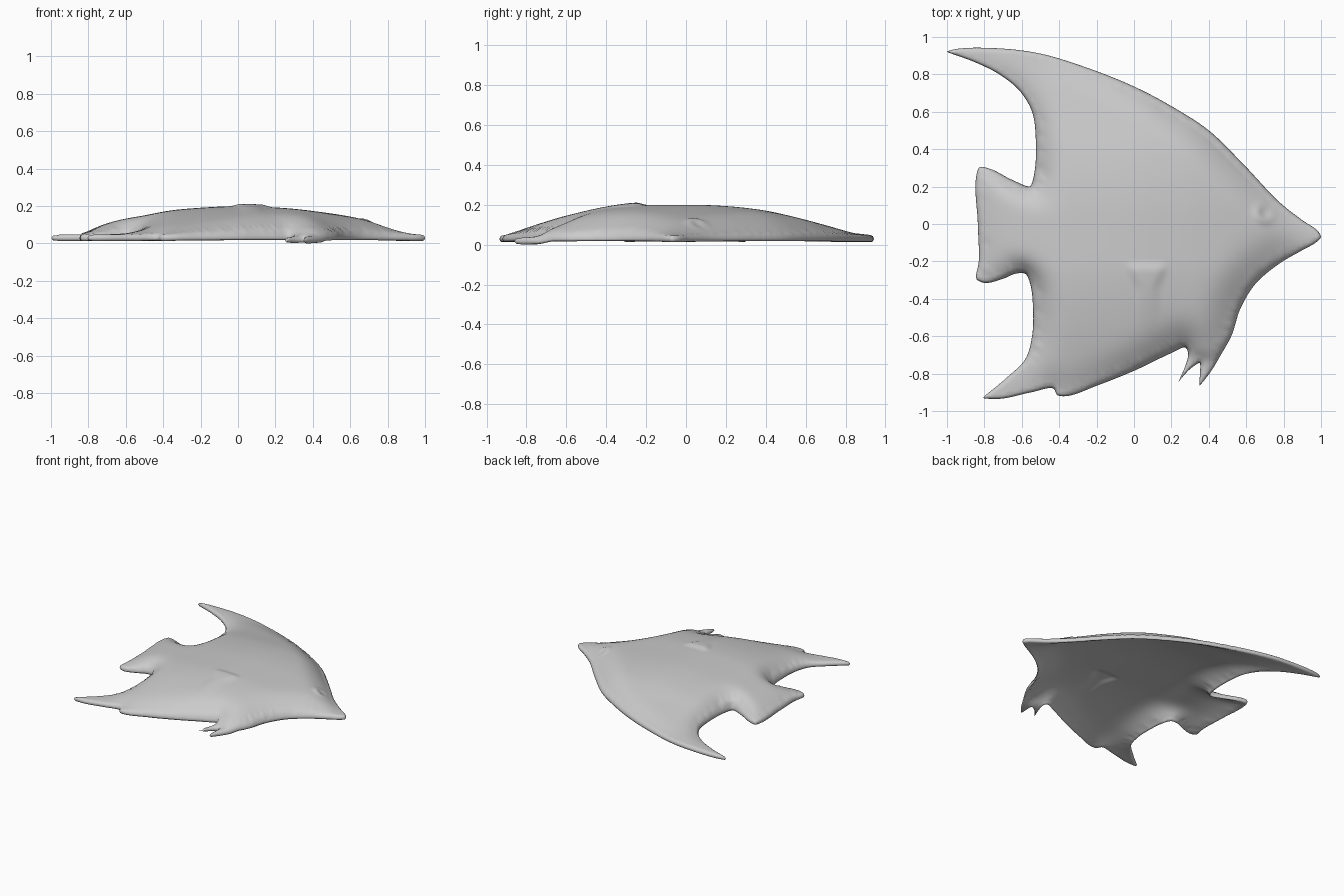
import bpy, bmesh, math
from mathutils import Vector, kdtree
from mathutils.geometry import delaunay_2d_cdt

if "Cube" in bpy.data.objects:
    bpy.data.objects.remove(bpy.data.objects["Cube"])

# Fish silhouette, clockwise from the dorsal tip
OUT = [(-1, .922), (-.96, .934), (-.8, .942), (-.52, .915), (-.25, .835), (0, .735),
       (.2, .63), (.4, .5), (.58, .325), (.78, .115), (.9, .02), (.985, -.04), (1, -.07),
       (.975, -.097), (.9, -.14), (.78, -.21), (.65, -.32), (.57, -.45), (.52, -.6),
       (.47, -.69), (.41, -.79), (.35, -.864), (.352, -.742), (.3, -.775),
       (.237, -.845), (.29, -.69), (.275, -.66), (.2, -.69), (0, -.785),
       (-.2, -.865), (-.36, -.92), (-.41, -.915), (-.43, -.88), (-.55, -.9),
       (-.72, -.935), (-.806, -.93), (-.69, -.83), (-.58, -.72), (-.545, -.6),
       (-.54, -.45), (-.555, -.32), (-.58, -.267), (-.63, -.265), (-.7, -.293),
       (-.8, -.315), (-.842, -.295), (-.83, -.2), (-.835, 0), (-.841, .27), (-.825, .304),
       (-.77, .295), (-.65, .235), (-.555, .202), (-.535, .26), (-.525, .45), (-.545, .6),
       (-.61, .71), (-.72, .8), (-.85, .865)]

# Crest heights of the body along x and along y
CREST_X = [(-1, .05), (-.8, .078), (-.62, .128), (-.5, .145), (-.4, .168), (-.3, .18),
           (-.1, .193), (.05, .197), (.3, .182), (.5, .157), (.7, .125), (.82, .092),
           (.95, .055), (1, .045)]
CREST_Y = [(-.94, .055), (-.8, .1), (-.65, .135), (-.55, .157), (-.4, .182), (-.25, .197),
           (.1, .197), (.25, .188), (.4, .17), (.6, .125), (.8, .086), (.95, .06)]


def smooth(a, b, v):
    t = max(0, min(1, (v - a) / (b - a)))
    return t * t * (3 - 2 * t)


def lookup(table, v):
    for (a, za), (b, zb) in zip(table, table[1:]):
        if v <= b:
            return za + (zb - za) * max(0, (v - a) / (b - a))
    return table[-1][1]


def spline(pts, step):
    """Closed Hermite curve sampled about every step; sharp turns stay sharp."""
    P = [Vector(p) for p in pts]
    n, res = len(P), []

    def tangent(i):
        a, b, c = P[i - 1], P[i], P[(i + 1) % n]
        t = ((b - a).normalized() + (c - b).normalized()) * .5
        return t * t.length
    for i in range(n):
        a, b = P[i], P[(i + 1) % n]
        L = (b - a).length
        ta, tb = tangent(i) * L, tangent((i + 1) % n) * L
        k = max(2, round(L / step))
        for j in range(k):
            t = j / k
            res.append(a * (2*t**3 - 3*t*t + 1) + ta * (t**3 - 2*t*t + t)
                       + b * (3*t*t - 2*t**3) + tb * (t**3 - t*t))
    return res


outline = spline(OUT, .014)[::-1]
fine = spline(OUT, .003)
tree = kdtree.KDTree(len(fine))
for i, p in enumerate(fine):
    tree.insert((p.x, p.y, 0), i)
tree.balance()


def edge_dist(p):
    return tree.find((p.x, p.y, 0))[2]


# Point cloud: silhouette, two inset rings for the rounded rim, interior grid
pts = list(outline)
n = len(outline)
for off in (.005, .014):
    for i in range(n):
        t = (outline[(i + 1) % n] - outline[i - 1]).normalized()
        q = outline[i] + Vector((-t.y, t.x)) * off
        if edge_dist(q) > off * .9:
            pts.append(q)
S = .0165
for i in range(-61, 62):
    for j in range(-58, 59):
        q = Vector((i * S, j * S))
        if edge_dist(q) > .023:
            pts.append(q)
verts, _, faces, *_ = delaunay_2d_cdt(pts, [], [list(range(n))], 1, 1e-5)

# Edge distance per vertex, zero on the silhouette
count = {}
for f in faces:
    for a, b in zip(f, list(f[1:]) + [f[0]]):
        k = (min(a, b), max(a, b))
        count[k] = count.get(k, 0) + 1
rim = {v for k, c in count.items() if c == 1 for v in k}
nbr = [[] for _ in verts]
for a, b in count:
    nbr[a].append(b)
    nbr[b].append(a)
dist = [0 if i in rim else edge_dist(v) for i, v in enumerate(verts)]


# Broad domed body that rolls down to a thin rim
def dome(v, d):
    g = lookup(CREST_X, v.x) * lookup(CREST_Y, v.y) / .193
    if v.y > .5 or v.y < -.7:           # long fins keep a low crest
        g = max(g, .06)
    w = .11 + .03 * smooth(-.6, -.4, v.x) + .06 * smooth(.0, .5, v.x)
    e = 1 - (1 - min(d, w) / w) ** 2
    return .045 + max(.003, g - .045) * e


z = [dome(v, d) for v, d in zip(verts, dist)]
for _ in range(20):
    z = [z[i] if dist[i] < .01 or not nbr[i] else
         .4 * z[i] + .6 * sum(z[k] for k in nbr[i]) / len(nbr[i]) for i in range(len(z))]


# Raised pectoral fin and eye
def details(v):
    x, y = v.x, v.y
    half = .06 + .045 * smooth(-.36, -.22, y)
    fin = 1 - smooth(half - .045, half + .02, abs(x - .07))
    fin *= (1 - smooth(-.25, -.195, y)) * smooth(-.62, -.24, y)
    r = math.hypot(x - .7, y - .06)
    ring = .6 - .4 * (x - .7 + y - .06) / max(r, .02)
    eye = .010 * ring * math.exp(-((r - .04) / .022) ** 2)
    return .013 * fin + eye - .004 * math.exp(-(r / .025) ** 2)


# Shell: top and hollow underside share the silhouette vertices
bm = bmesh.new()
top, bot = [], []
for i, v in enumerate(verts):
    d = dist[i]
    e = min(1, d / .016)
    rnd = math.sqrt(max(0, 1 - (1 - e) ** 2))
    drop = .012 * smooth(.2, .25, v.x) * smooth(.66, .74, -v.y)
    zt = z[i] + details(v)
    t = bm.verts.new((v.x, v.y, .028 + (zt - .028) * rnd - drop))
    top.append(t)
    if i in rim:
        bot.append(t)
    else:
        zb = max(.012, zt - .036)
        bot.append(bm.verts.new((v.x, v.y, .028 + (zb - .028) * rnd - drop)))
for f in faces:
    bm.faces.new([top[i] for i in f])
    if not all(i in rim for i in f):
        bm.faces.new([bot[i] for i in reversed(f)])
bmesh.ops.delete(bm, geom=[v for v in bm.verts if not v.link_faces], context='VERTS')
bmesh.ops.recalc_face_normals(bm, faces=bm.faces)
for f in bm.faces:
    f.smooth = True
me = bpy.data.meshes.new("fish_shell")
bm.to_mesh(me)
bm.free()
fish = bpy.data.objects.new("fish_shell", me)
bpy.context.collection.objects.link(fish)
